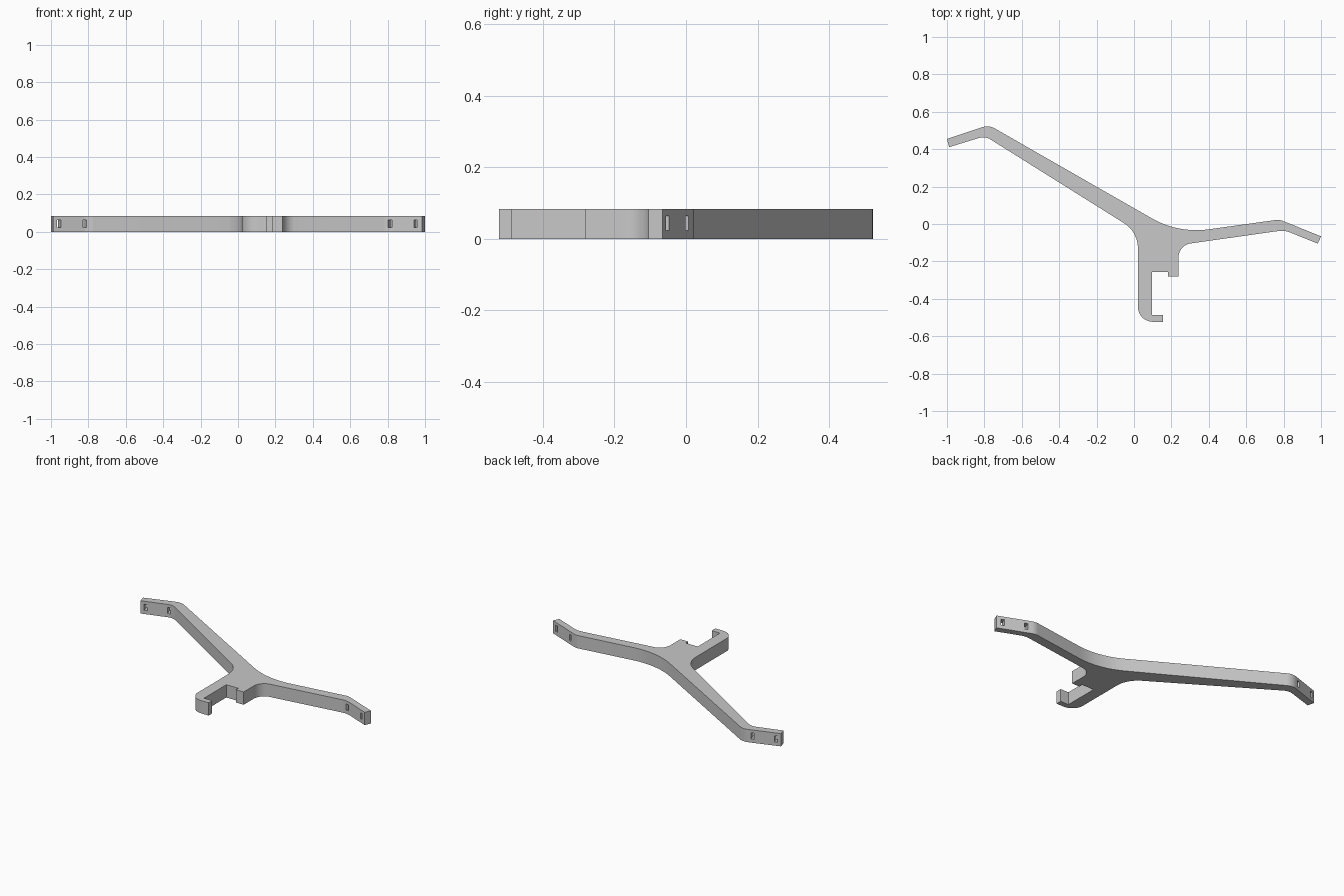
import bpy
import bmesh
import math
from mathutils import Vector

HEIGHT = 0.083
COLOUR = (0.58, 0.58, 0.58, 1)

cube = bpy.data.objects.get("Cube")
if cube:
    bpy.data.objects.remove(cube, do_unlink=True)

grey = bpy.data.materials.new("plain grey")
grey.use_nodes = True
grey.diffuse_color = COLOUR
grey.node_tree.nodes["Principled BSDF"].inputs["Base Color"].default_value = COLOUR


def rounded(corners, steps=12):
    """Replace each (x, y, radius) corner by a tangent arc."""
    pts = []
    for i, (x, y, r) in enumerate(corners):
        p = Vector((x, y))
        if r == 0:
            pts.append(p)
            continue
        a = (Vector(corners[i - 1][:2]) - p).normalized()
        b = (Vector(corners[(i + 1) % len(corners)][:2]) - p).normalized()
        half = a.angle(b) / 2
        centre = p + (a + b).normalized() * r / math.sin(half)
        start = (p + a * r / math.tan(half) - centre).normalized()
        end = (p + b * r / math.tan(half) - centre).normalized()
        sweep = start.angle(end)
        for k in range(steps + 1):
            t = sweep * k / steps
            ray = (start * math.sin(sweep - t) + end * math.sin(t)) / math.sin(sweep)
            pts.append(centre + ray * r)
    return pts


def new_object(name, bm):
    mesh = bpy.data.meshes.new(name)
    bmesh.ops.recalc_face_normals(bm, faces=bm.faces)
    bm.to_mesh(mesh)
    bm.free()
    mesh.materials.append(grey)
    obj = bpy.data.objects.new(name, mesh)
    bpy.context.collection.objects.link(obj)
    return obj


# Outline of the bracket: x, y, corner radius
outline = [
    # left-hand long arm, outer edge, then the swept back edge
    (-1.0, 0.455, 0), (-0.776, 0.529, 0.08), (0.237, -0.051, 0.48),
    # short arm out to its tip and back
    (0.777, 0.024, 0.08), (1.0, -0.066, 0), (0.983, -0.105, 0),
    (0.804, -0.033, 0.12), (0.238, -0.113, 0.075),
    # stepped foot and hook
    (0.238, -0.282, 0), (0.182, -0.282, 0), (0.182, -0.257, 0),
    (0.096, -0.257, 0), (0.096, -0.486, 0), (0.155, -0.486, 0),
    (0.155, -0.523, 0), (0.021, -0.523, 0.08),
    # inner edge of the long arm
    (0.021, -0.042, 0.16), (-0.796, 0.470, 0.07), (-0.988, 0.411, 0),
]

bm = bmesh.new()
base = bm.faces.new([bm.verts.new((p.x, p.y, 0)) for p in rounded(outline)])
top = bmesh.ops.extrude_face_region(bm, geom=[base], use_keep_orig=True)["geom"]
bmesh.ops.translate(bm, vec=(0, 0, HEIGHT),
                    verts=[v for v in top if isinstance(v, bmesh.types.BMVert)])
bracket = new_object("arm_bracket", bm)
bpy.context.view_layer.objects.active = bracket
bracket.select_set(True)

# Slots cut straight through both arm tips: x, y, turn in degrees
slots = [(-0.964, 0.442, 18), (-0.827, 0.486, 18),
         (0.958, -0.069, -22), (0.823, -0.013, -22)]
for x, y, turn in slots:
    bm = bmesh.new()
    bmesh.ops.create_cube(bm, size=1)
    bmesh.ops.scale(bm, vec=(0.02, 0.12, 0.04), verts=bm.verts)
    cutter = new_object("slot_cutter", bm)
    cutter.location = (x, y, HEIGHT / 2 + 0.002)
    cutter.rotation_euler.z = math.radians(turn)
    cutter.hide_render = True
    bpy.context.view_layer.update()
    mod = bracket.modifiers.new("slot", 'BOOLEAN')
    mod.operation = 'DIFFERENCE'
    mod.solver = 'EXACT'
    mod.object = cutter
    bpy.ops.object.modifier_apply(modifier=mod.name)
    bpy.data.objects.remove(cutter, do_unlink=True)

bpy.ops.object.shade_smooth_by_angle(angle=math.radians(30))
